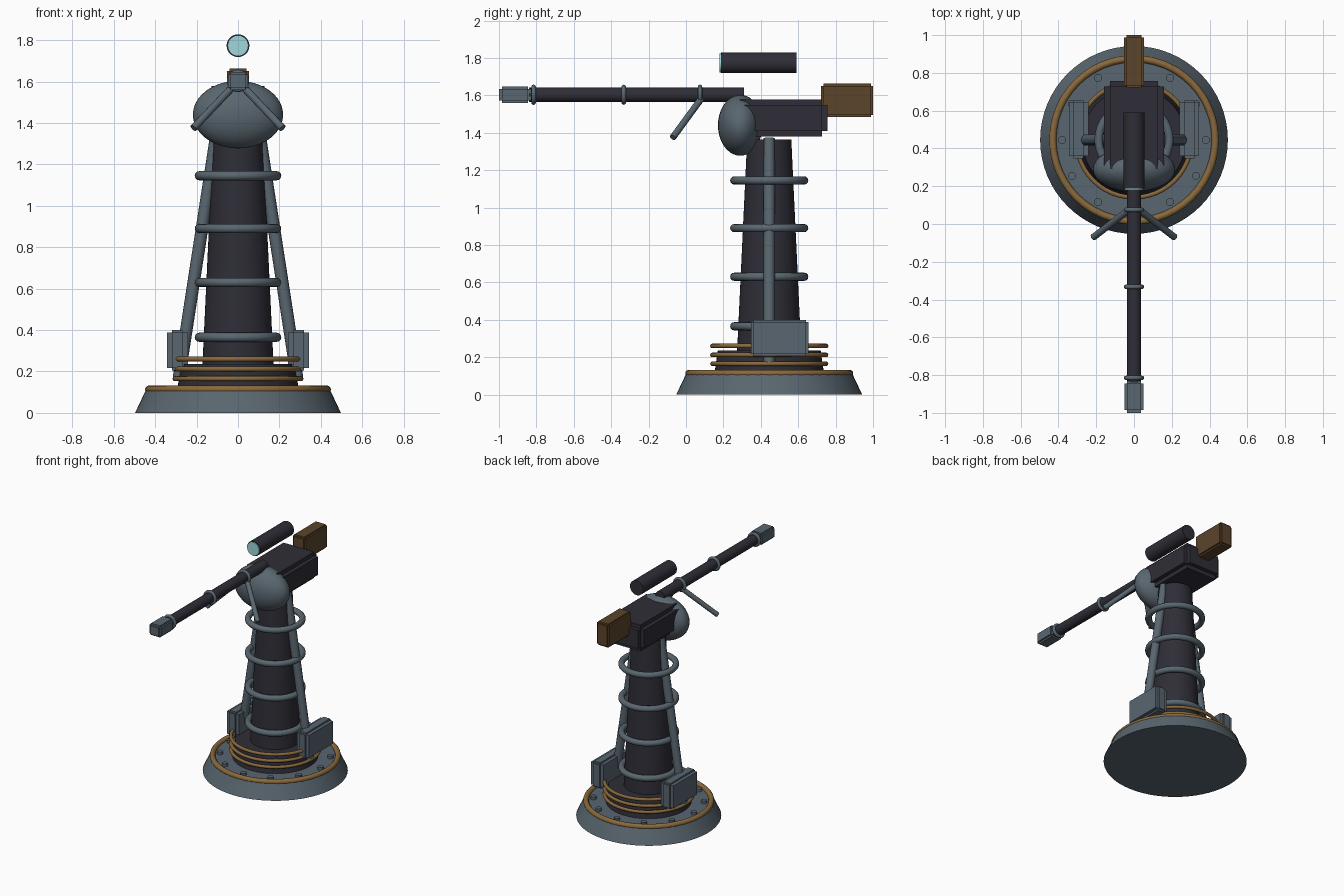
import bpy, bmesh, math
from mathutils import Vector, Matrix

cube = bpy.data.objects.get("Cube")
if cube:
    bpy.data.objects.remove(cube, do_unlink=True)

AXIS_Y = 0.445      # depth of the tower's centre line
BARREL_Z = 1.603


def material(name, rgb):
    m = bpy.data.materials.new(name)
    m.use_nodes = True
    m.diffuse_color = (*rgb, 1)
    m.node_tree.nodes["Principled BSDF"].inputs["Base Color"].default_value = (*rgb, 1)
    return m


steel = material("steel grey", (0.10, 0.133, 0.16))
iron = material("dark iron", (0.028, 0.027, 0.038))
brass = material("aged brass", (0.25, 0.14, 0.045))
wood = material("brown wood", (0.105, 0.058, 0.024))
glass = material("pale glass", (0.35, 0.68, 0.72))


def finish(name, mat):
    """Name and colour the newest primitive, smooth with sharp rims."""
    ob = bpy.context.object
    ob.name = name
    ob.data.materials.append(mat)
    bpy.ops.object.shade_smooth_by_angle(angle=math.radians(40))
    return ob


def rod(name, mat, start, end, r1, r2=None, sides=32):
    """Cylinder or cone between two points."""
    a, b = Vector(start), Vector(end)
    d = b - a
    bpy.ops.mesh.primitive_cone_add(
        vertices=sides, radius1=r1, radius2=r1 if r2 is None else r2,
        depth=d.length, location=(a + b) / 2,
        rotation=d.to_track_quat('Z', 'Y').to_euler())
    return finish(name, mat)


def ring(name, mat, loc, major, minor, rot=(0, 0, 0)):
    bpy.ops.mesh.primitive_torus_add(
        location=loc, rotation=rot, major_radius=major, minor_radius=minor,
        major_segments=48, minor_segments=12)
    return finish(name, mat)


def stepped_box(name, mat, lo, hi, inset):
    """Block with stepped edges: three boxes, each full length on one axis."""
    lo, hi, inset = Vector(lo), Vector(hi), Vector(inset)
    bm = bmesh.new()
    for axis in range(3):
        size = hi - lo - 2 * inset
        size[axis] = hi[axis] - lo[axis]
        bmesh.ops.create_cube(
            bm, size=1, matrix=Matrix.Translation((lo + hi) / 2) @ Matrix.Diagonal((*size, 1)))
    me = bpy.data.meshes.new(name)
    bm.to_mesh(me)
    bm.free()
    me.materials.append(mat)
    ob = bpy.data.objects.new(name, me)
    bpy.context.collection.objects.link(ob)
    return ob


def column(name, mat, z1, z2, r1, r2, sides=48):
    return rod(name, mat, (0, AXIS_Y, z1), (0, AXIS_Y, z2), r1, r2, sides)


# Base plate with trim ring and bolts
column("base_plate", steel, 0, 0.11, 0.497, 0.445, 64)
ring("base_trim", brass, (0, AXIS_Y, 0.113), 0.43, 0.019)
for i in range(12):
    a = math.tau * i / 12
    x, y = 0.38 * math.cos(a), AXIS_Y + 0.38 * math.sin(a)
    rod("base_bolt", steel, (x, y, 0.10), (x, y, 0.13), 0.021, sides=12)

# Drum with brass coils, and the tapering tower
column("drum", iron, 0.10, 0.235, 0.295, 0.275)
for z in (0.165, 0.212, 0.26):
    ring("drum_coil", brass, (0, AXIS_Y, z), 0.304, 0.012)
column("tower", iron, 0.10, 1.365, 0.178, 0.118)
for z in (0.365, 0.63, 0.89, 1.145):
    ring("tower_hoop", steel, (0, AXIS_Y, z), 0.187, 0.022)

# Side struts, side cabinets and barrel legs, mirrored left and right
for s, side in ((1, "left"), (-1, "right")):
    rod(side + "_strut", steel, (s * 0.285, AXIS_Y, 0.17),
        (s * 0.10, AXIS_Y, 1.37), 0.03, sides=16)
    xs = sorted((s * 0.242, s * 0.344))
    stepped_box(side + "_cabinet", steel, (xs[0], 0.347, 0.205),
                (xs[1], 0.654, 0.4), (0.025, 0.012, 0.012))
    rod(side + "_leg", steel, (s * 0.02, 0.08, 1.58),
        (s * 0.215, -0.07, 1.375), 0.018, sides=12)

# Rounded pivot head
bpy.ops.mesh.primitive_uv_sphere_add(
    segments=32, ring_count=20, radius=1, location=(0, 0.29, 1.44))
bpy.context.object.scale = (0.218, 0.119, 0.163)
finish("pivot_head", steel)

# Receiver and stock
stepped_box("receiver", iron, (-0.158, 0.26, 1.38), (0.158, 0.757, 1.578),
            (0.03, 0.03, 0.03))
stepped_box("stock", wood, (-0.053, 0.722, 1.484), (0.053, 1.0, 1.662),
            (0.012, 0.012, 0.012))

# Barrel with bands and muzzle block
rod("barrel", iron, (0, -0.84, BARREL_Z), (0, 0.31, BARREL_Z), 0.038)
for y in (-0.815, -0.333, 0.075):
    ring("barrel_band", steel, (0, y, BARREL_Z), 0.042, 0.012, (math.pi / 2, 0, 0))
stepped_box("muzzle", steel, (-0.049, -1.0, BARREL_Z - 0.044),
            (0.049, -0.83, BARREL_Z + 0.044), (0.012, 0.015, 0.012))

# Sight tube with a glass lens
rod("sight", iron, (0, 0.188, 1.773), (0, 0.59, 1.773), 0.055)
rod("sight_lens", glass, (0, 0.180, 1.773), (0, 0.189, 1.773), 0.05)
